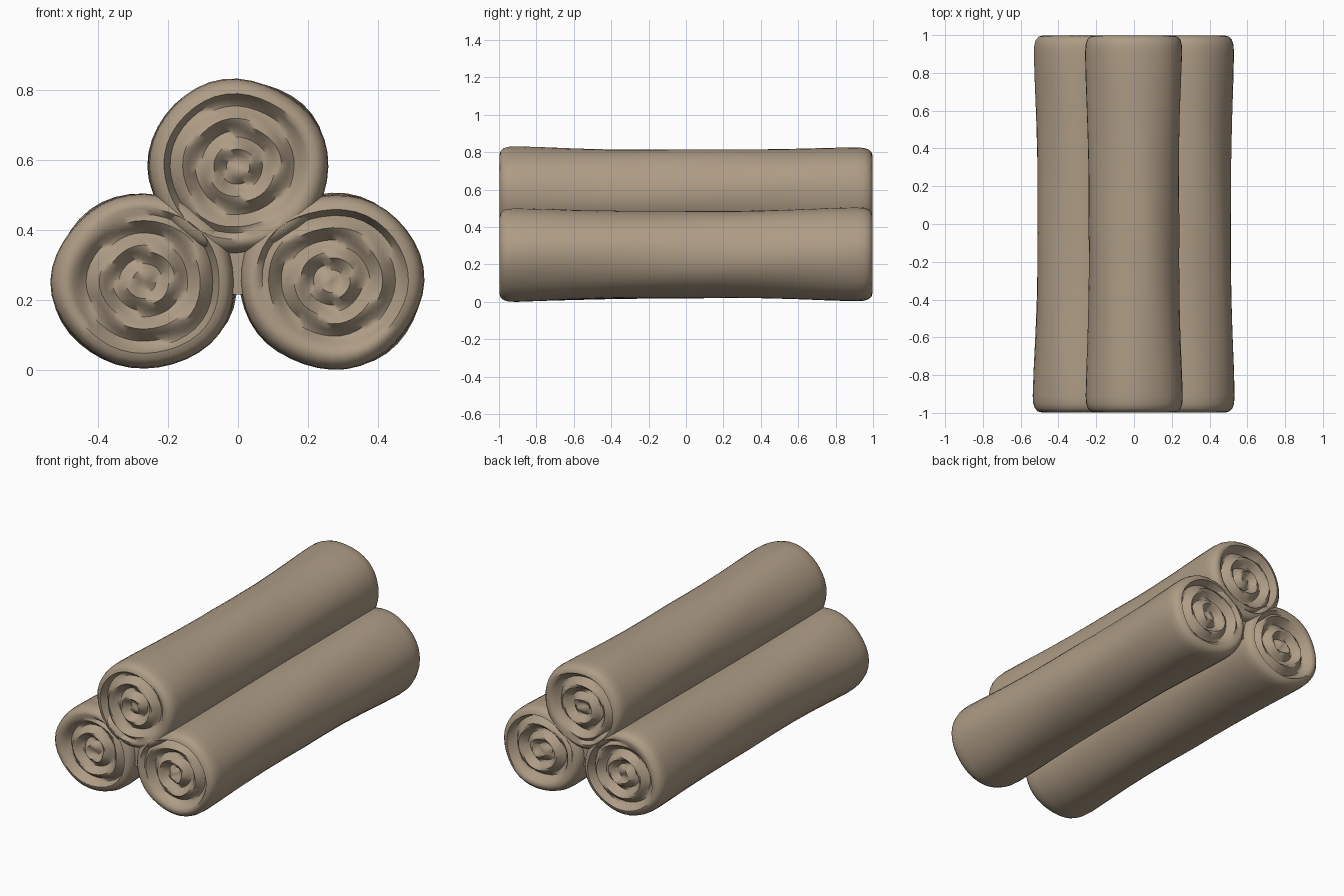
import bpy, bmesh, math

if "Cube" in bpy.data.objects:
    bpy.data.objects.remove(bpy.data.objects["Cube"])

cloth = bpy.data.materials.new("tan cloth")
cloth.diffuse_color = (0.42, 0.33, 0.235, 1)
cloth.use_nodes = True
cloth.node_tree.nodes["Principled BSDF"].inputs["Base Color"].default_value = cloth.diffuse_color

SIDES = 40
TURN = 0.085          # spacing between the wound layers


def finish(bm, name):
    bmesh.ops.recalc_face_normals(bm, faces=bm.faces)
    mesh = bpy.data.meshes.new(name)
    bm.to_mesh(mesh)
    bm.free()
    mesh.materials.append(cloth)
    ob = bpy.data.objects.new(name, mesh)
    bpy.context.collection.objects.link(ob)
    bpy.context.view_layer.objects.active = ob
    ob.select_set(True)
    bpy.ops.object.shade_smooth_by_angle(angle=math.radians(60))
    ob.select_set(False)
    return ob


def rolled_towel(name, cx, cz, rx, rz, phase):
    bm = bmesh.new()
    # rings as (radius fraction, y): end face, rounded rim, body, rim, end face
    cap = [0.06 + 0.07 * i for i in range(11)]
    front = [(r, -0.985) for r in cap]
    rim = [(0.83, -0.997), (0.90, -0.992), (0.96, -0.975), (0.99, -0.95), (1.0, -0.91)]
    half = front + rim + [(0.985, -0.78), (0.955, -0.58), (0.935, -0.38), (0.93, -0.18)]
    profile = half + [(0.935, 0)] + [(r, -y) for r, y in reversed(half)]
    rings = []
    for r, y in profile:
        ring = []
        for k in range(SIDES):
            a = math.tau * k / SIDES
            # soft irregular folds along the body
            lump = 1 + 0.012 * math.sin(3 * a + phase + 2.5 * y) + 0.009 * math.sin(5 * a - 4 * y + 2 * phase)
            yy = y
            if abs(y) == 0.985:
                # wound spiral groove pressed into the end
                wave = math.cos(math.tau * (r * rx / TURN) - a + phase)
                fade = min(1, r / 0.2)
                yy = math.copysign(0.972 + 0.022 * wave * fade, y)
            ring.append(bm.verts.new((cx + rx * r * lump * math.cos(a), yy,
                                      cz + rz * r * lump * math.sin(a))))
        rings.append(ring)
    for lower, upper in zip(rings, rings[1:]):
        for k in range(SIDES):
            n = (k + 1) % SIDES
            bm.faces.new((lower[k], lower[n], upper[n], upper[k]))
    for ring, s in ((rings[0], -1), (rings[-1], 1)):
        tip = bm.verts.new((cx, s * 0.975, cz))
        for k in range(SIDES):
            bm.faces.new((ring[k], ring[(k + 1) % SIDES], tip))
    return finish(bm, name)


rolled_towel("left_towel_roll", -0.268, 0.253, 0.263, 0.25, 0.4)
rolled_towel("right_towel_roll", 0.268, 0.253, 0.263, 0.25, 2.1)
rolled_towel("top_towel_roll", 0.0, 0.580, 0.257, 0.25, 4.0)

# cloth filling the hollow between the three rolls
bm = bmesh.new()
outline = [(-0.12, 0.40), (-0.09, 0.30), (-0.03, 0.27), (-0.025, 0.215),
           (0.025, 0.215), (0.03, 0.27), (0.09, 0.30), (0.12, 0.40)]
ends = [[bm.verts.new((x, y, z)) for x, z in outline] for y in (-0.95, 0.95)]
for ring in ends:
    bm.faces.new(ring)
for k in range(len(outline)):
    n = (k + 1) % len(outline)
    bm.faces.new((ends[0][k], ends[0][n], ends[1][n], ends[1][k]))
finish(bm, "inner_fold")
